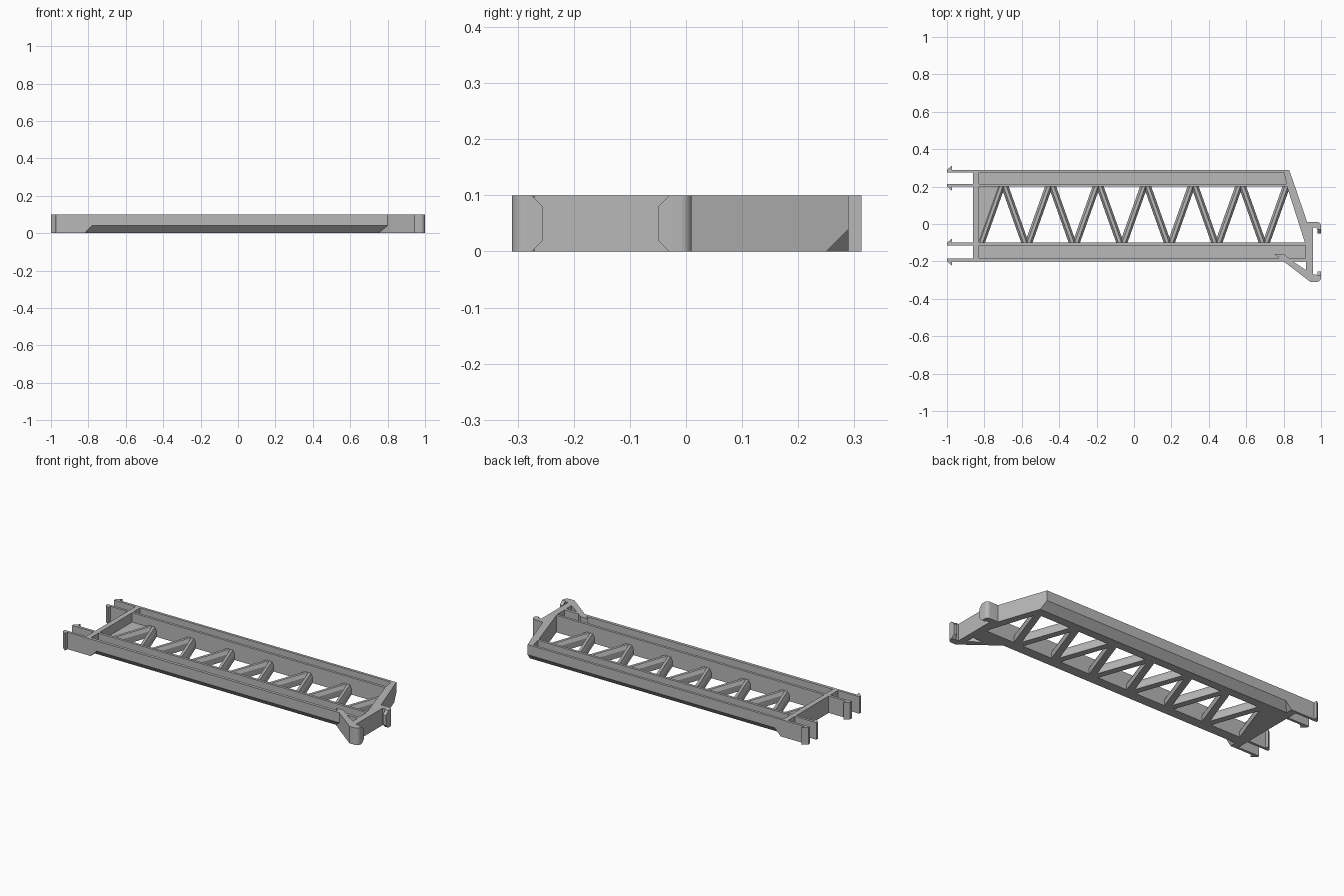
import bpy, bmesh, math
from mathutils import Matrix, Vector

cube = bpy.data.objects.get("Cube")
if cube:
    bpy.data.objects.remove(cube, do_unlink=True)

grey = bpy.data.materials.new("plain_grey")
grey.use_nodes = True
grey.diffuse_color = (0.48, 0.48, 0.48, 1)
grey.node_tree.nodes["Principled BSDF"].inputs["Base Color"].default_value = (0.48, 0.48, 0.48, 1)

H = 0.1        # overall height
FLOOR = 0.045  # top of channel floors
WALL = 0.015


def frame(x, y, z, origin=(0, 0, 0)):
    """Matrix whose local axes point along x, y and z."""
    m = Matrix((x, y, z)).transposed().to_4x4()
    m.translation = Vector(origin)
    return m


SIDE = frame((0, 1, 0), (0, 0, 1), (1, 0, 0))  # profile in y-z, extruded along x


def prism(name, points, low, high, matrix=None):
    """Extrude a flat outline from low to high along its local z."""
    bm = bmesh.new()
    base = bm.faces.new([bm.verts.new((u, v, low)) for u, v in points])
    top = bmesh.ops.extrude_face_region(bm, geom=[base])["geom"]
    bmesh.ops.translate(bm, vec=(0, 0, high - low),
                        verts=[g for g in top if isinstance(g, bmesh.types.BMVert)])
    if matrix:
        bm.transform(matrix)
    bmesh.ops.recalc_face_normals(bm, faces=bm.faces)
    mesh = bpy.data.meshes.new(name)
    bm.to_mesh(mesh)
    bm.free()
    mesh.materials.append(grey)
    obj = bpy.data.objects.new(name, mesh)
    bpy.context.collection.objects.link(obj)
    return obj


def cut(obj, cutter):
    """Subtract the cutter, then discard it."""
    mod = obj.modifiers.new("cut", 'BOOLEAN')
    mod.operation = 'DIFFERENCE'
    mod.solver = 'EXACT'
    mod.object = cutter
    bpy.context.view_layer.objects.active = obj
    bpy.ops.object.modifier_apply(modifier=mod.name)
    bpy.data.objects.remove(cutter, do_unlink=True)


def arc(cx, cy, r, start, end, steps=6):
    angles = [math.radians(start + (end - start) * i / steps) for i in range(steps + 1)]
    return [(cx + r * math.cos(a), cy + r * math.sin(a)) for a in angles]


def rail(name, outline, channel, outer, side, right):
    """Channel rail with a bevelled lower outer edge."""
    obj = prism(name, outline, 0, H)
    cut(obj, prism("channel_cutter", channel, FLOOR, H + 0.05))
    e = 0.02
    bevel = prism("bevel_cutter", [(outer - side * (0.04 + e), -e), (outer + side * e, -e),
                                   (outer + side * e, 0.04 + e)], -0.82, right, SIDE)
    for v in bevel.data.vertices:  # slope the left end of the cutter
        if v.co.x < 0:
            v.co.x = -0.82 + v.co.z
    cut(obj, bevel)


# Side rails
rail("back_rail", [(-0.86, 0.2), (0.861, 0.2), (0.829, 0.29), (-0.86, 0.29)],
     [(-0.83, 0.215), (0.815, 0.215), (0.802, 0.275), (-0.83, 0.275)], 0.29, 1, 1.0)
rail("front_rail", [(-0.86, -0.2), (0.92, -0.2), (0.92, -0.1), (-0.86, -0.1)],
     [(-0.83, -0.182), (0.918, -0.182), (0.918, -0.115), (-0.83, -0.115)], -0.2, -1, 0.8)

# Left cross wall and the filled corner beside it
prism("left_cross_wall", [(-0.86, -0.1), (-0.83, -0.1), (-0.83, 0.2), (-0.86, 0.2)], 0, H)
prism("corner_floor", [(-0.83, -0.1), (-0.82, -0.1), (-0.7, 0.2), (-0.83, 0.2)], 0, FLOOR)

# Slanted right wall
prism("slanted_wall", [(0.818, 0.2), (0.861, 0.2), (0.926, 0.01), (0.92, -0.1), (0.914, -0.1)], 0, H)

# Snap prongs with barbs on the left
for name, y, side in (("back_outer", 0.29, 1), ("back_inner", 0.2, -1),
                      ("front_inner", -0.1, 1), ("front_outer", -0.2, -1)):
    prism(name + "_prong", [(-1, y), (-0.972, y + side * 0.023), (-0.972, y), (-0.86, y),
                            (-0.86, y - side * WALL), (-1, y - side * WALL)], 0, H)

# Hooked end plate: upper rounded arm, wall, lower rounded arm
end_plate = prism("hooked_end_plate",
                  [(0.92, 0.01)] + arc(0.98, -0.01, 0.02, 90, 0)
                  + [(1, -0.03), (0.98, -0.03), (0.975, -0.02), (0.957, -0.02),
                     (0.957, -0.27), (0.975, -0.27), (0.98, -0.275), (1, -0.275)]
                  + arc(0.975, -0.285, 0.025, 0, -90)
                  + [(0.943, -0.31), (0.92, -0.292)], 0, H)
bpy.ops.object.select_all(action='DESELECT')
end_plate.select_set(True)
bpy.context.view_layer.objects.active = end_plate
bpy.ops.object.shade_smooth_by_angle(angle=math.radians(30))

# Tapered hook tips
for name, y, side in (("upper", -0.03, -1), ("lower", -0.275, 1)):
    tip = y + side * 0.02
    prism(name + "_hook_tip", [(y, 0), (tip, 0.02), (tip, 0.08), (y, H)], 0.98, 1, SIDE)

# Diagonal brace from the front rail to the lower hook
prism("hook_brace", [(0.75, -0.16), (0.8, -0.16), (0.85, -0.2), (0.92, -0.247), (0.92, -0.292),
                     (0.8, -0.2)], 0, H)

# Zigzag lattice bars with a narrowed top
BAR = [(-0.019, 0), (0.019, 0), (0.019, 0.035), (0.008, 0.055), (-0.008, 0.055), (-0.019, 0.035)]


def bar(name, x0, x1):
    start, end = Vector((x0, -0.1, 0)), Vector((x1, 0.2, 0))
    along = (end - start).normalized()
    across = along.cross(Vector((0, 0, 1)))
    prism(name, BAR, -0.01, (end - start).length + 0.01,
          frame(across, (0, 0, 1), along, start))


PITCH = 0.254
for i in range(7):
    top = -0.7 + i * PITCH
    bar(f"rising_bar_{i + 1}", top - PITCH / 2 + 0.01, top - 0.01)
    if i < 6:
        bar(f"falling_bar_{i + 1}", top + PITCH / 2 - 0.01, top + 0.01)
